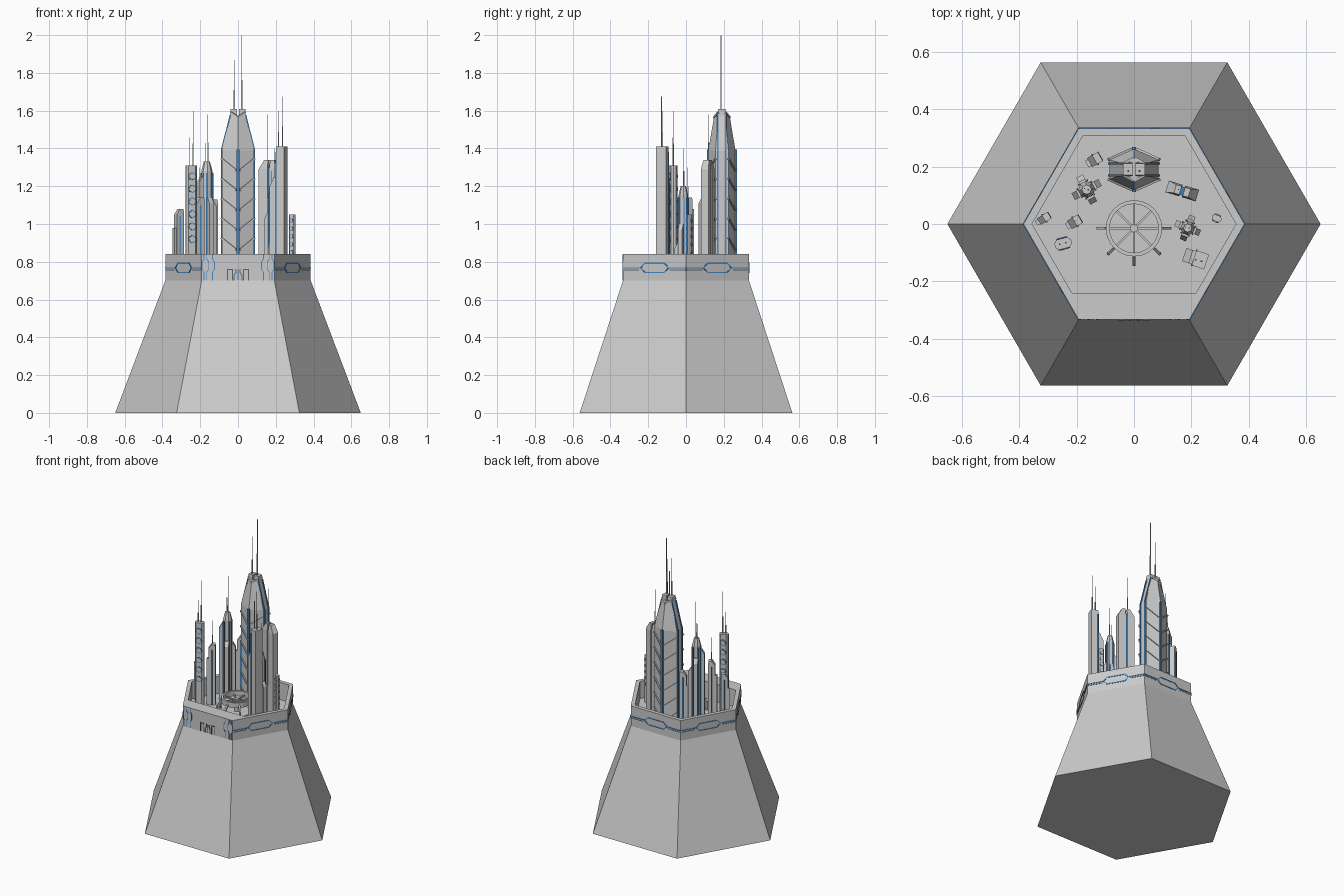
import bpy, bmesh, math
from mathutils import Vector, Matrix

if "Cube" in bpy.data.objects:
    bpy.data.objects.remove(bpy.data.objects["Cube"])

FLOOR = 0.72
blue = bpy.data.materials.new("blue_trim")
blue.diffuse_color = (0.06, 0.25, 0.55, 1)
blue.use_nodes = True
blue.node_tree.nodes["Principled BSDF"].inputs["Base Color"].default_value = blue.diffuse_color
dark = bpy.data.materials.new("dark_recess")
dark.diffuse_color = (0.12, 0.13, 0.15, 1)
dark.use_nodes = True
dark.node_tree.nodes["Principled BSDF"].inputs["Base Color"].default_value = dark.diffuse_color


def finish(name, bm, mat=None):
    bmesh.ops.recalc_face_normals(bm, faces=bm.faces)
    me = bpy.data.meshes.new(name)
    bm.to_mesh(me)
    bm.free()
    ob = bpy.data.objects.new(name, me)
    bpy.context.collection.objects.link(ob)
    if mat:
        me.materials.append(mat)
    return ob


def loft(name, rings, pos=(0, 0), deg=0, mat=None):
    """Closed solid through rings of (2D outline, z)."""
    bm = bmesh.new()
    m = Matrix.Translation((*pos, 0)) @ Matrix.Rotation(math.radians(deg), 4, 'Z')
    vs = [[bm.verts.new(m @ Vector((x, y, z))) for x, y in pts] for pts, z in rings]
    n = len(vs[0])
    for a, b in zip(vs, vs[1:]):
        for i in range(n):
            bm.faces.new((a[i], a[(i + 1) % n], b[(i + 1) % n], b[i]))
    bm.faces.new(vs[0])
    bm.faces.new(vs[-1])
    return finish(name, bm, mat)


def rect(w, d, cx=0, cy=0):
    return [(cx + sx * w / 2, cy + sy * d / 2) for sx, sy in ((-1, -1), (1, -1), (1, 1), (-1, 1))]


def octo(w, d, c=0.3):
    c *= d
    w, d = w / 2, d / 2
    return [(-w + c, -d), (w - c, -d), (w, -d + c), (w, d - c),
            (w - c, d), (-w + c, d), (-w, d - c), (-w, -d + c)]


def hexa(r):
    return [(r * math.cos(k * math.pi / 3), r * math.sin(k * math.pi / 3)) for k in range(6)]


def beams(name, segs, w, mat=None, depth=None):
    """Square bars along a list of segments, all in one mesh."""
    bm = bmesh.new()
    for p, q in segs:
        p, q = Vector(p), Vector(q)
        d = q - p
        m = (Matrix.Translation((p + q) / 2) @ d.to_track_quat('Z', 'Y').to_matrix().to_4x4()
             @ Matrix.Diagonal((w, depth or w, d.length + w * 0.5, 1)))
        bmesh.ops.create_cube(bm, size=1, matrix=m)
    return finish(name, bm, mat)


def path(pts):
    return list(zip(pts, pts[1:]))


def place(pos, deg, x, y, z):
    v = Matrix.Rotation(math.radians(deg), 2) @ Vector((x, y))
    return (pos[0] + v.x, pos[1] + v.y, z)


def antenna(name, x, y, z0, z1, w=0.005):
    zm = z0 + (z1 - z0) * 0.4
    beams(name + "_lower", [((x, y, z0 - 0.01), (x, y, zm))], w)
    beams(name + "_upper", [((x, y, zm), (x, y, z1 - w * 0.3))], w * 0.6)


# Hexagonal pedestal with hollow rim, thicker at the front
inner = hexa(0.355)
inner[4], inner[5] = (-0.216, -0.24), (0.216, -0.24)
loft("pedestal", [(hexa(0.65), 0), (hexa(0.385), 0.70), (hexa(0.385), 0.84),
                  (inner, 0.84), (inner, FLOOR)])

# Blue trim around the rim: line with a hexagonal outline on five faces
segs, plates = [], []
for ang in (30, 90, 150, 210, 330):
    a = math.radians(ang)
    n, t = Vector((math.cos(a), math.sin(a), 0)), Vector((-math.sin(a), math.cos(a), 0))
    P = lambda u, z: n * 0.333 + t * u + Vector((0, 0, z))
    for s in (-1, 1):
        segs += path([P(s * 0.19, 0.768), P(s * 0.085, 0.768), P(s * 0.06, 0.792), P(0, 0.792)])
        segs += path([P(s * 0.085, 0.768), P(s * 0.06, 0.744), P(0, 0.744)])
        plates.append((P(s * 0.187, 0.757), P(s * 0.095, 0.757)))
beams("rim_trim", segs, 0.006, blue)
beams("rim_grooves", plates, 0.004, dark)

# Circuit lines and doorway on the front face
segs = []
for s in (-1, 1):
    for x, k in ((0.180, -1), (0.165, 1), (0.135, 1)):
        segs += path([(s * x, -0.333, 0.703), (s * x, -0.333, 0.745),
                      (s * (x - k * 0.01), -0.333, 0.76), (s * (x - k * 0.01), -0.333, 0.80),
                      (s * x, -0.333, 0.815), (s * x, -0.333, 0.838)])
beams("front_circuit_lines", segs, 0.004, blue)
segs = []
for s in (-1, 1):
    segs += path([(s * 0.02, -0.334, 0.703), (s * 0.02, -0.334, 0.73), (s * 0.01, -0.334, 0.745), (s * 0.01, -0.334, 0.76)])
    segs += path([(s * 0.03, -0.334, 0.703), (s * 0.03, -0.334, 0.76), (s * 0.055, -0.334, 0.76), (s * 0.055, -0.334, 0.703)])
beams("door_frame", segs, 0.005, dark)
beams("door_light", [((0, -0.334, 0.704), (0, -0.334, 0.755))], 0.006, blue)

# Main tower: long hexagonal shaft with tapering head
C = (0, 0.19)
shaft = [(0, -0.072), (0.086, -0.034), (0.086, 0.034), (0, 0.072), (-0.086, 0.034), (-0.086, -0.034)]
head = [(x * 0.45, y * 0.56) for x, y in shaft]
loft("main_tower", [(shaft, FLOOR), (shaft, 1.39), (head, 1.575)], C)
for s in (-1, 1):
    loft("main_tower_crown", [(rect(0.034, 0.05, s * 0.022), 1.56), (rect(0.034, 0.04, s * 0.022), 1.61)], C)
ribs, strips, edges = [], [], []
for s in (-1, 1):
    strips.append(((0, 0.19 + s * 0.072, FLOOR), (0, 0.19 + s * 0.072, 1.39)))
    for t in (-1, 1):
        y = 0.19 + t * 0.021
        edges += path([(s * 0.087, y, FLOOR), (s * 0.087, y, 1.39), (s * 0.04, y, 1.575)])
        for z in (0.76, 0.865, 0.97, 1.075, 1.18, 1.285):
            ribs.append(((s * 0.012, 0.19 + t * 0.069, z), (s * 0.087, 0.19 + t * 0.035, z + 0.06)))
        ribs.append(((0, 0.19 + t * 0.04, 1.565), (s * 0.037, 0.19 + t * 0.02, 1.59)))
beams("main_tower_ribs", ribs, 0.010)
beams("main_tower_centre_strips", strips, 0.014, blue)
beams("main_tower_side_strips", edges, 0.008, blue)
antenna("main_antenna_tall", 0.02, 0.185, 1.6, 2.0, 0.007)
antenna("main_antenna_short", -0.02, 0.185, 1.6, 1.87, 0.006)

# Observation ring with spokes and posts
R = (0, -0.015)
circle = lambda r, n=24: [(r * math.cos(k * 2 * math.pi / n), r * math.sin(k * 2 * math.pi / n)) for k in range(n)]
loft("ring", [(circle(0.098), 0.80), (circle(0.098), 0.835), (circle(0.085), 0.835),
              (circle(0.085), 0.80), (circle(0.098), 0.80)], R)
loft("ring_deck", [(circle(0.09), FLOOR), (circle(0.09), 0.735)], R)
loft("ring_hub", [(circle(0.014, 12), FLOOR), (circle(0.014, 12), 0.82)], R)
spokes, posts = [], []
for k in range(8):
    d = 45 * k
    spokes.append((place(R, d, 0.01, 0, 0.81), place(R, d, 0.088, 0, 0.81)))
    posts += path([place(R, d, 0.125, 0, FLOOR), place(R, d, 0.125, 0, 0.78), place(R, d, 0.098, 0, 0.815)])
beams("ring_spokes", spokes, 0.008)
beams("ring_posts", posts[:2] + posts[8:], 0.010)


# Cross-plan stepped towers
def cross_tower(name, pos, deg, top, arm_z, tip, size):
    loft(name + "_core", [(octo(size * .5, size * .5), FLOOR), (octo(size * .5, size * .5), top - 0.05),
                          (octo(size * .28, size * .28), top)], pos, deg)
    for k, z in enumerate(arm_z):
        loft(name + "_arm", [(rect(size * .3, size * .24, size * .33), FLOOR), (rect(size * .3, size * .24, size * .33), z - 0.03),
                             (rect(size * .14, size * .24, size * .25), z)], pos, deg + 90 * k)
    strips = []
    for k in range(4):
        for s in (-1, 1):
            x, y = size * .25, s * size * .15
            strips.append((place(pos, deg + 90 * k, x, y, FLOOR), place(pos, deg + 90 * k, x, y, top - 0.06)))
    beams(name + "_strips", strips, 0.005, blue)
    antenna(name + "_antenna", pos[0] + 0.005, pos[1], top, tip)
    antenna(name + "_short_antenna", pos[0] - 0.008, pos[1] + 0.004, top, top + (tip - top) * .4, 0.004)


cross_tower("left_cross_tower", (-0.165, 0.12), 28, 1.33, (1.12, 1.2, 1.25, 1.14), 1.58, 0.11)
cross_tower("right_cross_tower", (0.187, -0.014), -22, 1.20, (1.0, 0.98, 1.06, 0.9), 1.40, 0.095)


# Round-window towers with elongated octagonal plan
def window_tower(name, pos, deg, w, d, top, zs, r):
    loft(name, [(octo(w, d), FLOOR), (octo(w, d), top)], pos, deg)
    for s in (-1, 1):
        for label, rad, off, mat in (("surround", r, 0.002, blue), ("window", r * .75, 0.004, None)):
            bm = bmesh.new()
            for z in zs:
                m = (Matrix.Translation(place(pos, deg, 0, s * d / 2, z)) @ Matrix.Rotation(math.radians(deg), 4, 'Z')
                     @ Matrix.Rotation(math.pi / 2, 4, 'X'))
                bmesh.ops.create_cone(bm, cap_ends=True, segments=16, radius1=rad, radius2=rad, depth=off * 2, matrix=m)
            finish(name + "_" + label, bm, mat)


window_tower("left_window_tower", (-0.247, -0.068), 15, 0.06, 0.036, 1.31, [0.92 + 0.0665 * k for k in range(6)], 0.021)
antenna("left_window_antenna_a", -0.258, -0.07, 1.31, 1.46)
antenna("left_window_antenna_b", -0.238, -0.065, 1.31, 1.60)
window_tower("right_window_tower", (0.288, 0.02), -25, 0.034, 0.022, 1.05, [0.85 + 0.042 * k for k in range(5)], 0.012)

# Tall right slab with lower shoulder
loft("right_slab", [(rect(0.046, 0.055), FLOOR), (rect(0.046, 0.055), 1.41)], (0.231, -0.125), -18)
loft("right_slab_shoulder", [(rect(0.036, 0.048), FLOOR), (rect(0.036, 0.048), 1.20), (rect(0.012, 0.048, 0.012), 1.25)],
     (0.192, -0.112), -18)
beams("right_slab_strips", [(place((0.231, -0.125), -18, -0.022, s * 0.027, FLOOR),
                             place((0.231, -0.125), -18, -0.022, s * 0.027, 1.38)) for s in (-1, 1)], 0.006, blue)
antenna("right_slab_antenna_a", 0.215, -0.125, 1.41, 1.60)
antenna("right_slab_antenna_b", 0.235, -0.13, 1.41, 1.675, 0.006)

# Twin tower: two halves with sloped roofs and a gap between
T = (0.168, 0.115)
for s in (-1, 1):
    loft("twin_tower_half", [(rect(0.05, 0.042, s * 0.03), FLOOR), (rect(0.05, 0.042, s * 0.03), 1.29),
                             (rect(0.02, 0.03, s * 0.016), 1.34)], T, -17)
loft("twin_tower_core", [(rect(0.014, 0.03), FLOOR), (rect(0.014, 0.03), 1.30)], T, -17, blue)
antenna("twin_tower_antenna", 0.155, 0.12, 1.33, 1.58, 0.004)


# Small blocks with a sloped roof and a blue strip down each broad side
def block(name, pos, deg, w, d, top):
    loft(name, [(rect(w, d), FLOOR), (rect(w, d), top - 0.03), (rect(w * .5, d, w * .2), top)], pos, deg)
    loft(name + "_annex", [(rect(w * .3, d * .7, -w * .6), FLOOR), (rect(w * .3, d * .7, -w * .6), top - 0.1)], pos, deg)
    beams(name + "_strips", [(place(pos, deg, 0, s * d / 2, FLOOR), place(pos, deg, 0, s * d / 2, top - 0.04))
                             for s in (-1, 1)], 0.007, blue)


block("rear_left_block", (-0.135, 0.225), 30, 0.045, 0.036, 1.13)
block("inner_left_block", (-0.205, 0.008), 30, 0.045, 0.034, 1.14)
block("outer_left_block", (-0.312, 0.02), 32, 0.045, 0.026, 1.08)
antenna("inner_left_antenna", -0.205, 0.01, 1.13, 1.3, 0.004)
